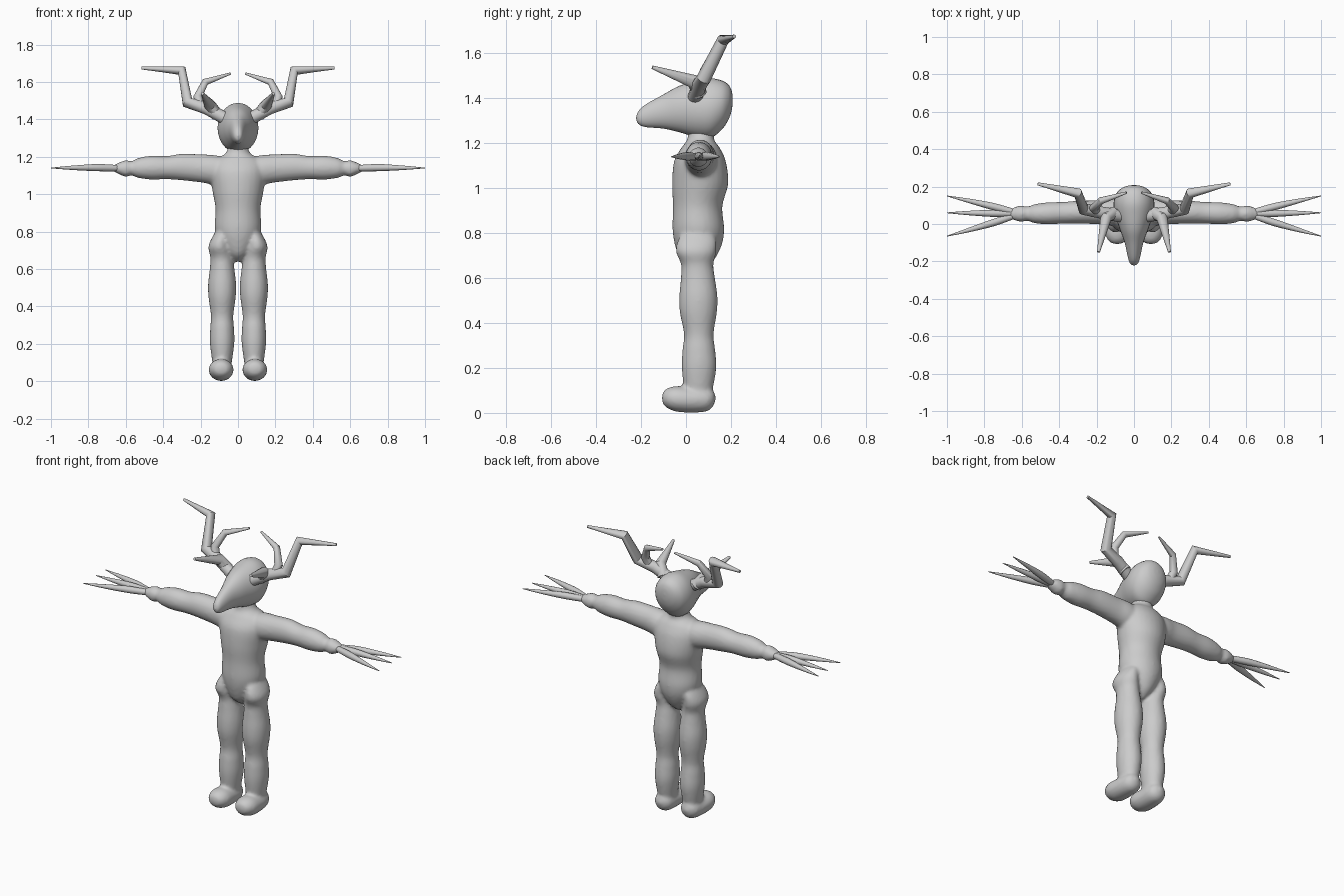
import bpy, bmesh, math
from mathutils import Vector

cube = bpy.data.objects.get("Cube")
if cube:
    bpy.data.objects.remove(cube, do_unlink=True)

grey = bpy.data.materials.new("plain grey")
grey.use_nodes = True
colour = (0.6, 0.6, 0.6, 1)
grey.diffuse_color = colour
grey.node_tree.nodes["Principled BSDF"].inputs["Base Color"].default_value = colour


def skin(name, rings, side=1, angle=180):
    """Bridge closed rings of points into a capped tube."""
    bm = bmesh.new()
    loops = [[bm.verts.new((p[0] * side, p[1], p[2])) for p in ring] for ring in rings]
    n = len(loops[0])
    for a, b in zip(loops, loops[1:]):
        for i in range(n):
            j = (i + 1) % n
            bm.faces.new((a[i], a[j], b[j], b[i]))
    bm.faces.new(loops[0])
    bm.faces.new(loops[-1])
    bmesh.ops.recalc_face_normals(bm, faces=bm.faces)
    mesh = bpy.data.meshes.new(name)
    bm.to_mesh(mesh)
    bm.free()
    mesh.materials.append(grey)
    ob = bpy.data.objects.new(name, mesh)
    bpy.context.collection.objects.link(ob)
    bpy.ops.object.select_all(action='DESELECT')
    bpy.context.view_layer.objects.active = ob
    ob.select_set(True)
    bpy.ops.object.shade_smooth_by_angle(angle=math.radians(angle))
    return ob


def spline(stations, steps=6):
    """Smooth curve through the stations."""
    s = [stations[0]] + stations + [stations[-1]]
    out = []
    for k in range(1, len(s) - 2):
        for i in range(steps):
            t = i / steps
            out.append([0.5 * (2 * b + (c - a) * t + (2 * a - 5 * b + 4 * c - d) * t * t
                               + (3 * b - a - 3 * c + d) * t ** 3)
                        for a, b, c, d in zip(*s[k - 1:k + 3])])
    return out + [list(stations[-1])]


def loft(name, axis, stations, side=1, n=28):
    """Ellipses along an axis: position, two centre coordinates, two radii."""
    u, v = [i for i in range(3) if i != axis]
    rings = []
    for pos, cu, cv, ru, rv in spline(stations):
        ring = []
        for i in range(n):
            t = 2 * math.pi * i / n
            p = [0, 0, 0]
            p[axis] = pos
            p[u] = cu + max(ru, 0.002) * math.cos(t)
            p[v] = cv + max(rv, 0.002) * math.sin(t)
            ring.append(p)
        rings.append(ring)
    return skin(name, rings, side)


def tube(name, points, radii, side=1, n=14, angle=35):
    """Round tapered tube with mitred bends."""
    pts = [Vector(p) for p in points]
    rings = []
    for i, p in enumerate(pts):
        d_in = (p - pts[max(i - 1, 0)]).normalized()
        d_out = (pts[min(i + 1, len(pts) - 1)] - p).normalized()
        d = (d_in + d_out).normalized()
        ref = Vector((0.2, 1, 0.1))
        a = d.cross(ref).normalized()
        b = d.cross(a)
        rings.append([p + radii[i] * (a * math.cos(2 * math.pi * k / n) + b * math.sin(2 * math.pi * k / n))
                      for k in range(n)])
    return skin(name, rings, side, angle)


# Torso with neck
parts = [loft("body", 2, [
    (.64, 0, .05, .015, .03), (.68, 0, .05, .06, .075), (.75, 0, .055, .105, .105),
    (.82, 0, .055, .125, .115), (.92, 0, .052, .12, .11), (1.02, 0, .063, .137, .125),
    (1.12, 0, .062, .15, .115), (1.18, 0, .065, .13, .085), (1.215, 0, .065, .07, .06),
    (1.26, 0, .07, .05, .06), (1.3, 0, .07, .045, .05)])]

for side, word in ((1, "left"), (-1, "right")):
    # Leg, foot and arm, later fused with the torso
    parts.append(loft(word + "_leg", 2, [
        (.05, .085, .055, .045, .05), (.1, .085, .055, .052, .063), (.2, .085, .058, .065, .077),
        (.28, .085, .057, .064, .073), (.35, .085, .057, .06, .066), (.45, .085, .055, .073, .083),
        (.52, .085, .055, .075, .085), (.6, .085, .053, .066, .076), (.66, .088, .05, .06, .072),
        (.72, .1, .045, .058, .09), (.78, .09, .05, .042, .08), (.83, .08, .05, .015, .03)], side))
    parts.append(loft(word + "_foot", 1, [
        (-.108, .09, .066, .005, .005), (-.095, .09, .066, .042, .036), (-.05, .09, .063, .065, .056),
        (.02, .09, .058, .064, .057), (.09, .088, .06, .056, .054), (.12, .088, .064, .036, .036),
        (.133, .088, .066, .005, .005)], side))
    parts.append(loft(word + "_arm", 0, [
        (.03, .06, 1.13, .06, .06), (.12, .065, 1.13, .072, .078), (.2, .063, 1.138, .064, .075),
        (.3, .063, 1.145, .061, .071), (.38, .06, 1.142, .058, .062), (.46, .057, 1.142, .059, .064),
        (.53, .055, 1.14, .051, .054), (.57, .055, 1.138, .038, .038), (.6, .055, 1.137, .044, .045),
        (.64, .055, 1.138, .035, .029), (.67, .055, 1.138, .018, .014)], side))

    # Three long pointed fingers
    for label, tip in (("front", -.065), ("middle", .06), ("back", .15)):
        path = spline([(.61, .055, 1.138, .015), (.68, .055 + (tip - .055) * .2, 1.14, .018),
                       (.76, .055 + (tip - .055) * .42, 1.142, .019),
                       (.88, .055 + (tip - .055) * .72, 1.141, .012), (1, tip, 1.14, .002)], 4)
        tube(f"{word}_{label}_finger", [p[:3] for p in path], [p[3] for p in path], side, 12, 180)

    # Antler beam with inner and front tines
    tube(word + "_antler_beam",
         [(.06, .04, 1.4), (.17, .06, 1.46), (.27, .08, 1.49), (.3, .165, 1.66), (.515, .215, 1.675)],
         [.034, .033, .032, .027, .008], side)
    tube(word + "_antler_inner_tine",
         [(.2, .07, 1.47), (.215, .085, 1.52), (.175, .125, 1.6), (.04, .168, 1.645)],
         [.025, .024, .019, .006], side)
    tube(word + "_antler_front_tine",
         [(.11, .06, 1.42), (.15, .035, 1.475), (.19, -.15, 1.538)],
         [.034, .032, .008], side)

# Fuse the body into one soft skin
bpy.ops.object.select_all(action='DESELECT')
for ob in parts:
    ob.select_set(True)
body = parts[0]
bpy.context.view_layer.objects.active = body
bpy.ops.object.join()
remesh = body.modifiers.new("fuse", 'REMESH')
remesh.mode = 'VOXEL'
remesh.voxel_size = 0.01
remesh.use_smooth_shade = True
soften = body.modifiers.new("soften", 'SMOOTH')
soften.factor = 0.5
soften.iterations = 5

# Head with long snout
loft("head", 1, [
    (-.222, 0, 1.312, .003, .003), (-.212, 0, 1.314, .02, .028), (-.18, 0, 1.322, .032, .05),
    (-.1, 0, 1.341, .05, .076), (-.03, 0, 1.352, .075, .103), (.05, 0, 1.352, .102, .126),
    (.11, 0, 1.356, .109, .132), (.16, 0, 1.37, .096, .109), (.19, 0, 1.383, .068, .076),
    (.204, 0, 1.39, .035, .04), (.208, 0, 1.392, .004, .004)])
